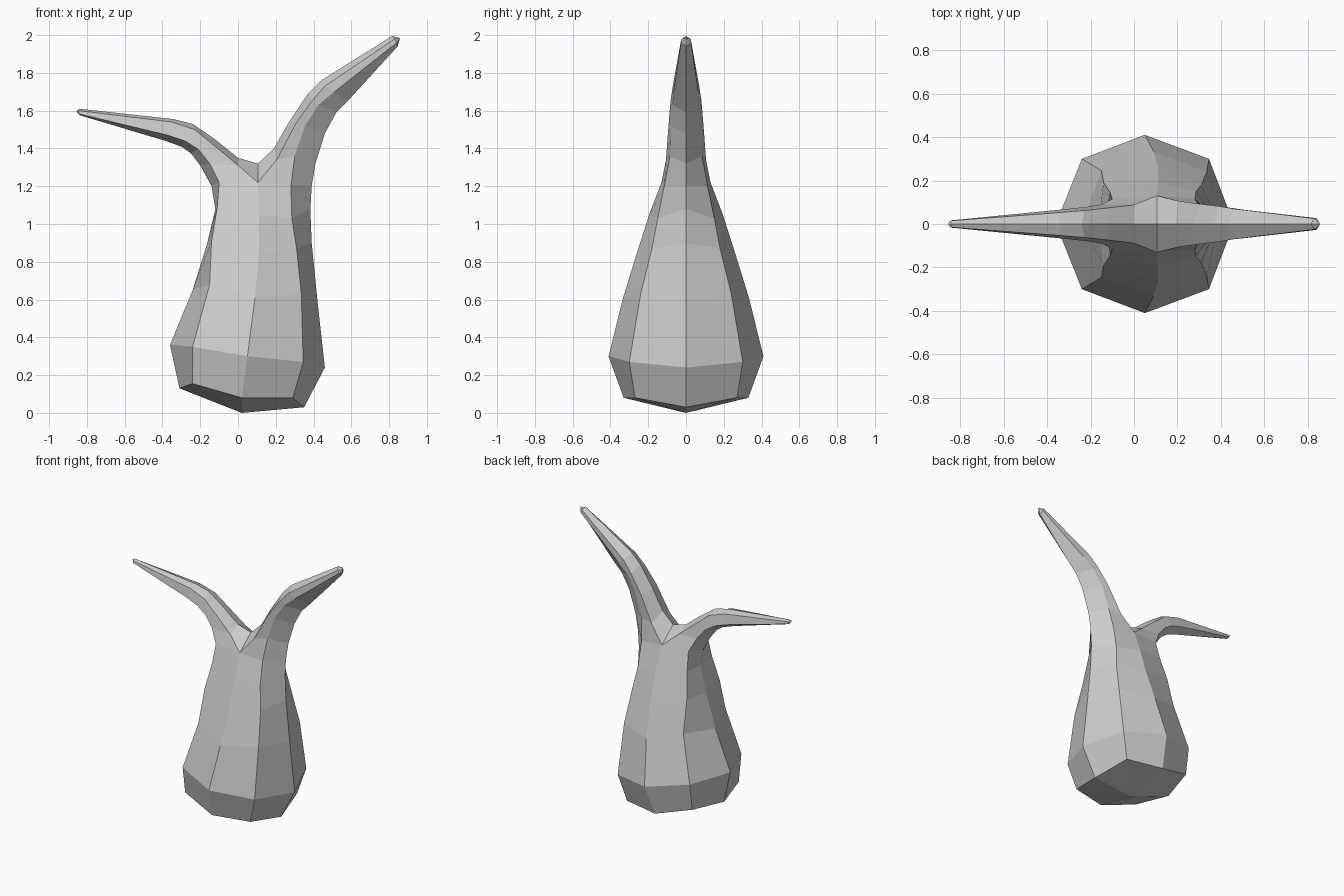
import bpy, bmesh

cube = bpy.data.objects.get("Cube")
if cube:
    bpy.data.objects.remove(cube, do_unlink=True)

grey = bpy.data.materials.new("plain grey")
grey.use_nodes = True
colour = (0.6, 0.6, 0.6, 1)
grey.diffuse_color = colour
grey.node_tree.nodes["Principled BSDF"].inputs["Base Color"].default_value = colour

bm = bmesh.new()


def ring(half):
    """Closed ring from its front half; the first and last points lie on y = 0."""
    pts = half + [(x, -y, z) for x, y, z in reversed(half[1:-1])]
    return [bm.verts.new(p) for p in pts]


def bridge(a, b):
    n = len(a)
    for i in range(n):
        j = (i + 1) % n
        bm.faces.new((a[i], a[j], b[j], b[i]))


def cap(loop, point):
    tip = bm.verts.new(point)
    for i in range(len(loop)):
        bm.faces.new((loop[i], loop[(i + 1) % len(loop)], tip))


# Eight-sided trunk: right side, front diagonal, front, front diagonal, left side
trunk = [
    [(-.31, 0, .13), (-.24, -.27, .155), (.02, -.33, .08), (.29, -.27, .08), (.35, 0, .03)],
    [(-.36, 0, .36), (-.24, -.30, .35), (.05, -.41, .30), (.345, -.30, .27), (.46, 0, .24)],
    [(-.24, 0, .65), (-.15, -.245, .68), (.09, -.333, .61), (.335, -.24, .63), (.42, 0, .60)],
    [(-.165, 0, .89), (-.14, -.19, .91), (.11, -.262, .84), (.31, -.18, .87), (.39, 0, .90)],
    [(-.12, 0, 1.08), (-.11, -.145, 1.09), (.11, -.195, 1.05), (.285, -.15, 1.03), (.383, 0, 1.08)],
    [(-.14, 0, 1.20), (-.10, -.115, 1.22), (.105, -.13, 1.22), (.28, -.115, 1.20), (.39, 0, 1.20)],
]
rings = [ring(h) for h in trunk]
for a, b in zip(rings, rings[1:]):
    bridge(a, b)
cap(rings[0], (.02, 0, 0))

# The top ring splits at the fork into two six-sided openings
top = rings[-1]
saddle = bm.verts.new((.105, 0, 1.32))
low_start = [top[0], top[1], top[2], saddle, top[6], top[7]]
high_start = [top[4], top[3], top[2], saddle, top[6], top[5]]

# Branch sections: outer edge, lower diagonal, upper diagonal, inner ridge
low_branch = [
    [(-.20, 0, 1.31), (-.15, -.09, 1.32), (.0, -.088, 1.31), (.0, 0, 1.35)],
    [(-.25, 0, 1.375), (-.21, -.08, 1.395), (-.12, -.074, 1.41), (-.12, 0, 1.447)],
    [(-.30, 0, 1.41), (-.28, -.072, 1.44), (-.23, -.062, 1.50), (-.24, 0, 1.53)],
    [(-.39, 0, 1.442), (-.37, -.063, 1.47), (-.35, -.052, 1.54), (-.34, 0, 1.555)],
    [(-.835, 0, 1.575), (-.84, -.017, 1.583), (-.845, -.015, 1.60), (-.84, 0, 1.61)],
]
high_branch = [
    [(.41, 0, 1.32), (.30, -.085, 1.36), (.205, -.106, 1.34), (.19, 0, 1.40)],
    [(.46, 0, 1.48), (.355, -.082, 1.52), (.305, -.092, 1.53), (.27, 0, 1.54)],
    [(.52, 0, 1.59), (.425, -.072, 1.63), (.39, -.082, 1.65), (.37, 0, 1.69)],
    [(.58, 0, 1.65), (.51, -.065, 1.70), (.46, -.07, 1.73), (.44, 0, 1.76)],
    [(.845, 0, 1.94), (.84, -.027, 1.96), (.83, -.025, 1.98), (.815, 0, 1.995)],
]
for start, sections, tip in ((low_start, low_branch, (-.857, 0, 1.596)),
                             (high_start, high_branch, (.857, 0, 1.985))):
    last = start
    for half in sections:
        section = ring(half)
        bridge(last, section)
        last = section
    cap(last, tip)

bmesh.ops.recalc_face_normals(bm, faces=bm.faces)
mesh = bpy.data.meshes.new("forked_trunk")
bm.to_mesh(mesh)
bm.free()
mesh.materials.append(grey)
obj = bpy.data.objects.new("forked_trunk", mesh)
bpy.context.collection.objects.link(obj)
